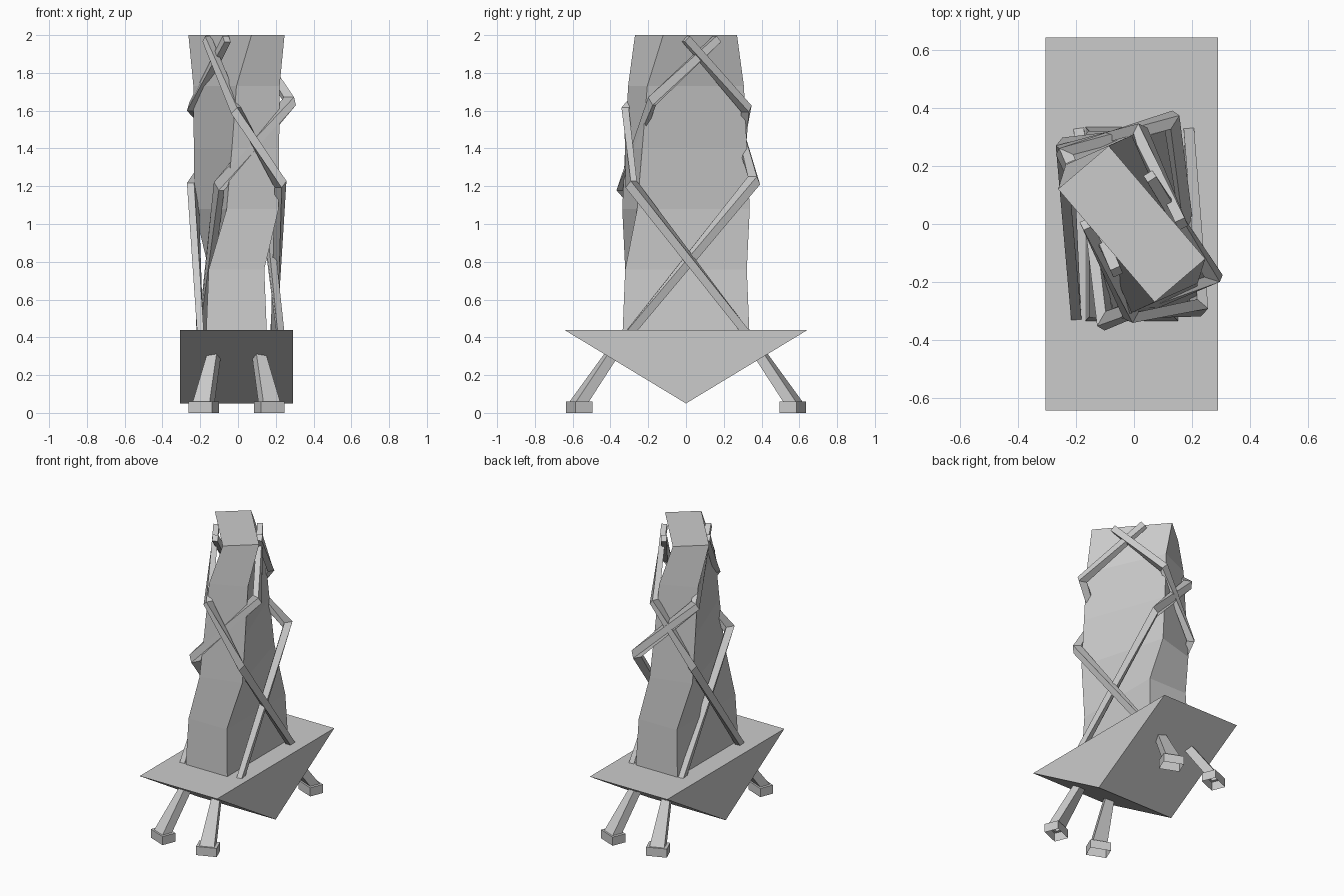
import bpy, bmesh, math
from mathutils import Vector, Matrix

if "Cube" in bpy.data.objects:
    bpy.data.objects.remove(bpy.data.objects["Cube"])

CX = -0.008  # body centre line


def make_object(name, bm):
    bmesh.ops.recalc_face_normals(bm, faces=bm.faces)
    me = bpy.data.meshes.new(name)
    bm.to_mesh(me)
    bm.free()
    ob = bpy.data.objects.new(name, me)
    bpy.context.collection.objects.link(ob)
    return ob


def skin(bm, rings, caps=(True, True)):
    """Join successive four-point rings with quads."""
    loops = [[bm.verts.new(p) for p in r] for r in rings]
    for a, b in zip(loops, loops[1:]):
        for i in range(4):
            j = (i + 1) % 4
            bm.faces.new((a[i], a[j], b[j], b[i]))
    if caps[0]:
        bm.faces.new(loops[0][::-1])
    if caps[1]:
        bm.faces.new(loops[-1])
    return loops


def rect(w, d, z, angle=0.0, x=0.0, y=0.0):
    rot = Matrix.Rotation(math.radians(angle), 3, 'Z')
    return [rot @ Vector((sx * w, sy * d, 0)) + Vector((x, y, z))
            for sx, sy in ((-1, -1), (1, -1), (1, 1), (-1, 1))]


# Twisted, tapering tower growing from the inset top of the wedge base
bm = bmesh.new()
sections = [(0.298, 0.645, 0.44, 0), (0.16, 0.335, 0.44, 0), (0.147, 0.322, 0.76, 0),
            (0.143, 0.31, 1.08, 16), (0.133, 0.295, 1.40, 20),
            (0.125, 0.28, 1.73, 24), (0.115, 0.257, 2.0, 40.5)]
loops = skin(bm, [rect(*s, x=CX) for s in sections], (False, True))
v0, v1, v2, v3 = loops[0]
k0 = bm.verts.new((CX - 0.298, 0, 0.05))
k1 = bm.verts.new((CX + 0.298, 0, 0.05))
for f in ((v0, v1, k1, k0), (v3, k0, k1, v2), (v0, k0, v3), (v1, v2, k1)):
    bm.faces.new(f)
make_object("twisted_tower_on_wedge", bm)

# Four splayed legs: open-bottomed foot block with a tapering leg rising from it
for sx in (-1, 1):
    for sy in (-1, 1):
        bm = bmesh.new()
        ang = -22 * sx * sy
        fx, fy = CX + sx * 0.173, sy * 0.565
        tx, ty = CX + sx * 0.118, sy * 0.39
        skin(bm, [rect(0.067, 0.048, 0, ang, fx, fy),
                  rect(0.067, 0.048, 0.06, ang, fx, fy),
                  rect(0.048, 0.036, 0.06, ang, fx, fy),
                  rect(0.027, 0.033, 0.315, ang, tx, ty)], (False, True))
        side = ("front" if sy < 0 else "back") + ("_left" if sx < 0 else "_right")
        make_object(side + "_leg", bm)


def strap(name, pts, w=0.021, h=0.018):
    """Square bar along a bent path, flat against the tower, with mitred bends."""
    pts = [Vector(p) for p in pts]
    frames = []
    for a, b in zip(pts, pts[1:]):
        d = (b - a).normalized()
        n = Vector((d.y, -d.x, 0)).normalized()
        mid = (a + b) / 2
        if n.dot(Vector((mid.x, mid.y, 0))) < 0:
            n = -n
        frames.append((n, n.cross(d)))
    rings = []
    for i, p in enumerate(pts):
        n1, s1 = frames[max(i - 1, 0)]
        n2, s2 = frames[min(i, len(frames) - 1)]
        n = (n1 + n2) / max(1 + n1.dot(n2), 0.6) * h
        if s1.dot(s2) < 0:
            s2 = -s2
        s = (s1 + s2) / max(1 + s1.dot(s2), 0.6) * w
        rings.append([p - n - s, p + n - s, p + n + s, p - n + s])
    bm = bmesh.new()
    skin(bm, rings)
    make_object(name, bm)


# Straps crossing over each other as they climb round the tower
strap("strap_right_to_front", [(0.19, 0.32, 0.42), (0.225, -0.29, 1.21),
                               (-0.01, -0.315, 1.60), (-0.165, 0.0, 1.98)])
strap("strap_left_to_back", [(-0.20, -0.32, 0.42), (-0.24, 0.27, 1.20),
                             (0.02, 0.32, 1.61), (0.165, 0.0, 1.98)])
strap("strap_left_to_right", [(-0.19, 0.32, 0.42), (-0.10, -0.335, 1.20),
                              (0.275, -0.18, 1.65), (0.055, 0.165, 1.98)])
strap("strap_right_to_left", [(0.225, -0.30, 0.42), (0.13, 0.36, 1.23),
                              (-0.24, 0.24, 1.62), (-0.06, -0.165, 1.98)])
